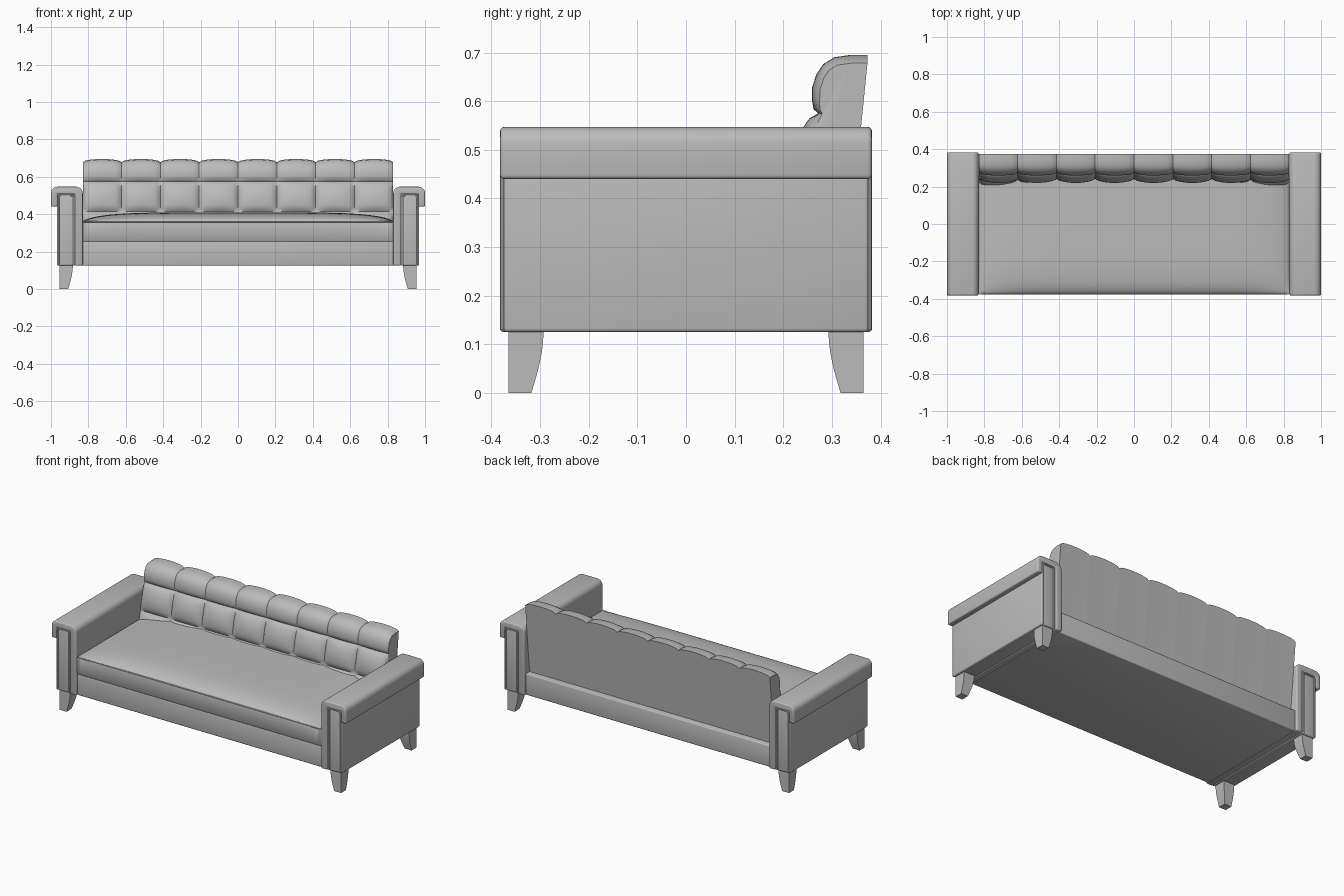
import bpy, bmesh, math
from mathutils import Vector

if "Cube" in bpy.data.objects:
    bpy.data.objects.remove(bpy.data.objects["Cube"], do_unlink=True)

GREY = (0.5, 0.5, 0.5, 1)
fabric = bpy.data.materials.new("grey_fabric")
fabric.use_nodes = True
fabric.diffuse_color = GREY
fabric.node_tree.nodes["Principled BSDF"].inputs["Base Color"].default_value = GREY


def finish(ob, mirror=(), bevel=0, angle=40):
    """Assign the material, bake bevel and mirror, then smooth the shading."""
    ob.data.materials.append(fabric)
    if bevel:
        mod = ob.modifiers.new("Bevel", 'BEVEL')
        mod.width, mod.segments = bevel, 3
        mod.limit_method, mod.angle_limit = 'ANGLE', math.radians(50)
    if mirror:
        mod = ob.modifiers.new("Mirror", 'MIRROR')
        mod.use_axis = ['X' in mirror, 'Y' in mirror, False]
        mod.use_mirror_merge = False
    bpy.ops.object.select_all(action='DESELECT')
    ob.select_set(True)
    bpy.context.view_layer.objects.active = ob
    bpy.ops.object.convert(target='MESH')
    bpy.ops.object.shade_smooth_by_angle(angle=math.radians(angle))


def loft(name, rings, **kw):
    """Skin a row of equal closed rings and cap both ends."""
    bm = bmesh.new()
    rows = [[bm.verts.new(p) for p in ring] for ring in rings]
    n = len(rows[0])
    for a, b in zip(rows, rows[1:]):
        for i in range(n):
            j = (i + 1) % n
            bm.faces.new((a[i], a[j], b[j], b[i]))
    bm.faces.new(rows[0])
    bm.faces.new(rows[-1])
    bmesh.ops.recalc_face_normals(bm, faces=bm.faces)
    mesh = bpy.data.meshes.new(name)
    bm.to_mesh(mesh)
    bm.free()
    ob = bpy.data.objects.new(name, mesh)
    bpy.context.collection.objects.link(ob)
    finish(ob, **kw)


def rect(x0, x1, y0, y1, z):
    return [(x0, y0, z), (x1, y0, z), (x1, y1, z), (x0, y1, z)]


def box(name, x, y, z, **kw):
    loft(name, [rect(*x, *y, h) for h in z], **kw)


def welt(name, points, radius, **kw):
    """Thin round piping along a path."""
    curve = bpy.data.curves.new(name, 'CURVE')
    curve.dimensions = '3D'
    curve.bevel_depth, curve.bevel_resolution = radius, 2
    spline = curve.splines.new('POLY')
    spline.points.add(len(points) - 1)
    for p, co in zip(spline.points, points):
        p.co = (*co, 1)
    ob = bpy.data.objects.new(name, curve)
    bpy.context.collection.objects.link(ob)
    finish(ob, **kw)


def arc(cx, cz, r, start, end, steps=6):
    angles = [math.radians(start + (end - start) * i / steps) for i in range(steps + 1)]
    return [(cx + r * math.cos(a), cz + r * math.sin(a)) for a in angles]


# Base frame
box("base_frame", (-0.835, 0.835), (-0.37, 0.367), (0.125, 0.255), bevel=0.006)

# Arm pads: a padded shell over the top and down the inner side
pad = ([(0.965, 0.44), (1.0, 0.44)] + arc(0.965, 0.512, 0.035, 0, 90)
       + arc(0.865, 0.512, 0.035, 90, 180)
       + [(0.83, 0.125), (0.872, 0.125), (0.872, 0.508), (0.965, 0.508)])
loft("arm_pads", [[(x, y, z) for x, z in pad] for y in (-0.382, 0.382)],
     mirror='X', bevel=0.008)

# Arm cores with piped end panels
box("arm_cores", (0.87, 0.968), (-0.376, 0.376), (0.125, 0.512), mirror='X', bevel=0.008)
panel = ([(0.882, 0.13)] + arc(0.897, 0.49, 0.015, 180, 90)
         + arc(0.945, 0.49, 0.015, 90, 0) + [(0.96, 0.13)])
welt("arm_panel_piping", [(x, -0.376, z) for x, z in panel], 0.006, mirror='XY')

# Tapered legs, straight outside and curved inside
leg = []
for i in range(9):
    t = i / 8
    w = 0.047 + 0.025 * math.sin(t * math.pi / 2)
    leg.append(rect(0.955 - w, 0.955, 0.365 - w, 0.365, 0.128 * t))
loft("legs", leg, mirror='XY')

# Seat cushion with a crowned top
rings = []
for i in range(49):
    u = -math.cos(math.pi * i / 48)
    fx = max(0, 1 - abs(u) ** 5) ** 0.6
    ring = [(0.829 * u, 0.28, 0.25), (0.829 * u, -0.366, 0.25), (0.829 * u, -0.374, 0.262)]
    for k in range(25):
        t = (k / 24) ** 2
        fy = (1 - (1 - t) ** 8) ** 0.6
        ring.append((0.829 * u, -0.374 + 0.654 * t, 0.36 + 0.05 * fx * fy))
    rings.append(ring)
loft("seat_cushion", rings)
welt("seat_welt", [(-0.825, -0.373, 0.36), (0.825, -0.373, 0.36)], 0.004)

# Tufted back: profile entries are (y, z, puff shape, puff depth)
seams = [(0.20, 0.25), (0.235, 0.415), (0.272, 0.575)]
STEPS = 12
profile = []
for (y0, z0), (y1, z1) in zip(seams, seams[1:]):
    for k in range(STEPS):
        t = k / STEPS
        profile.append((y0 + (y1 - y0) * t, z0 + (z1 - z0) * t,
                        math.sin(math.pi * t) ** 0.5, 0.03))
crown = [(0.272, 0.575), (0.272, 0.583), (0.273, 0.6), (0.276, 0.625), (0.283, 0.647),
         (0.294, 0.664), (0.31, 0.674), (0.338, 0.678), (0.373, 0.678)]
for k, (y, z) in enumerate(crown):
    profile.append((y, z, min(1, k / 3) ** 0.5, 0.017))

normals = []
for k in range(len(profile)):
    a, b = profile[max(k - 1, 0)], profile[min(k + 1, len(profile) - 1)]
    normals.append(Vector((a[1] - b[1], b[0] - a[0])).normalized())

CELLS, SUB = 8, 14
rings = []
for i in range(CELLS * SUB + 1):
    x = -0.83 + 1.66 * i / (CELLS * SUB)
    fx = abs(math.sin(math.pi * i / SUB)) ** 0.45 if i % SUB else 0
    ring = []
    for (y, z, fy, depth), n in zip(profile, normals):
        puff = depth * fx * fy - 0.008 * (1 - fx) * (1 - fy)
        ring.append((x, y + n.x * puff, z + n.y * puff))
    ring.append((x, 0.33, 0.25))
    rings.append(ring)
loft("tufted_back", rings, angle=50)
